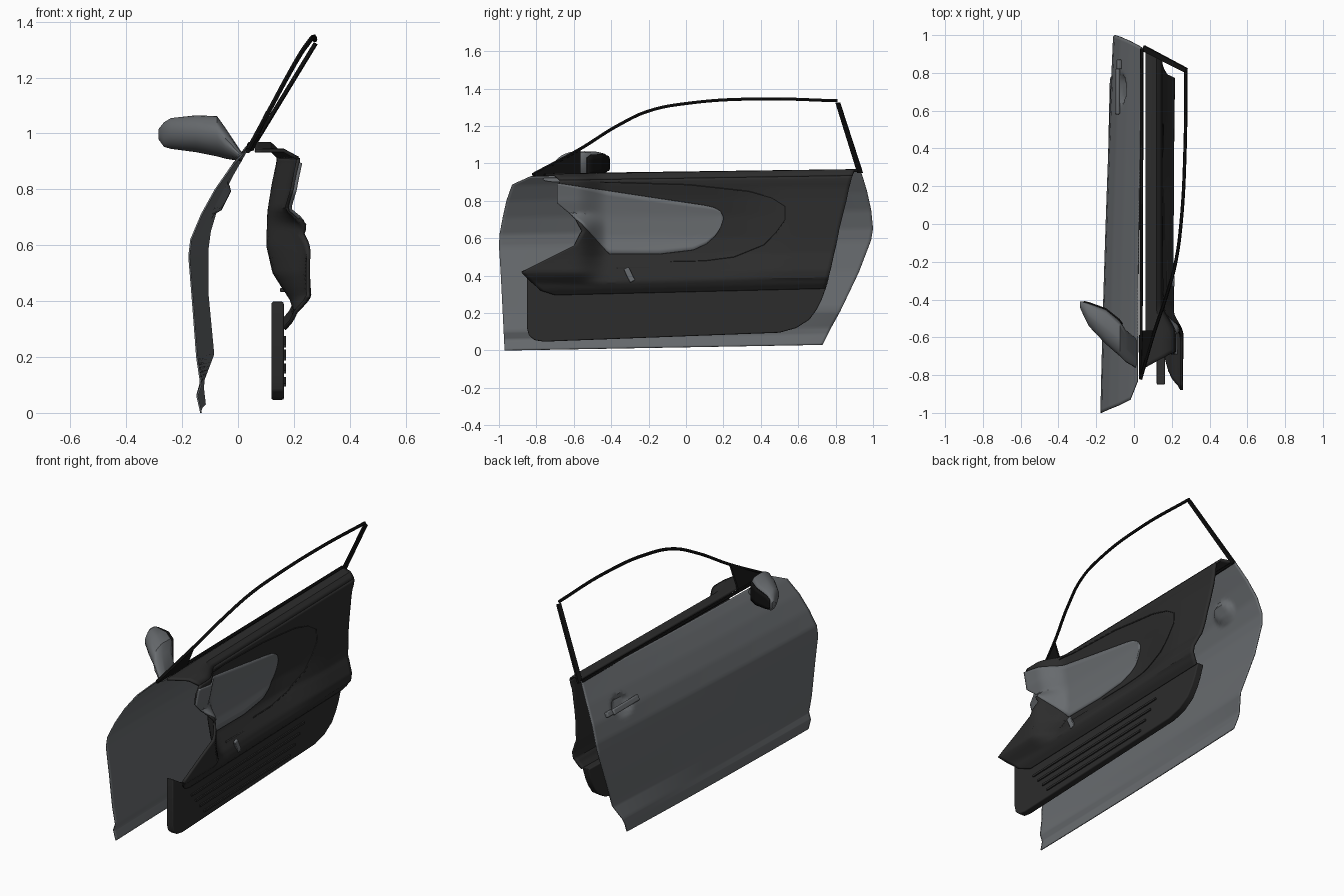
import bpy, bmesh, math
from mathutils import Vector

if "Cube" in bpy.data.objects:
    bpy.data.objects.remove(bpy.data.objects["Cube"])


def material(name, c):
    m = bpy.data.materials.new(name)
    m.diffuse_color = (*c, 1)
    m.use_nodes = True
    m.node_tree.nodes["Principled BSDF"].inputs["Base Color"].default_value = m.diffuse_color
    return m


GREY = material("paint_grey", (.14, .15, .16))
DARK = material("trim_dark", (.025, .025, .025))
BLACK = material("frame_black", (.006, .006, .006))


def lerp(a, b, t):
    return a + (b - a) * t


def table(pts, v):
    """Piecewise-linear lookup in (key, value) pairs, clamped at the ends."""
    if v <= pts[0][0]:
        return pts[0][1]
    for (a, p), (b, q) in zip(pts, pts[1:]):
        if v <= b:
            return lerp(p, q, (v - a) / (b - a))
    return pts[-1][1]


def smooth(t):
    t = min(max(t, 0), 1)
    return t * t * (3 - 2 * t)


def finish(ob, mat, angle=35):
    ob.data.materials.append(mat)
    bpy.ops.object.select_all(action='DESELECT')
    ob.select_set(True)
    bpy.context.view_layer.objects.active = ob
    if ob.type == 'CURVE':
        bpy.ops.object.convert(target='MESH')
    bpy.ops.object.shade_smooth_by_angle(angle=math.radians(angle))
    return ob


def mesh(name, verts, faces, mat, thick=0, bevel=0):
    me = bpy.data.meshes.new(name)
    me.from_pydata(verts, [], faces)
    bm = bmesh.new()
    bm.from_mesh(me)
    bmesh.ops.recalc_face_normals(bm, faces=bm.faces)
    bm.to_mesh(me)
    bm.free()
    ob = bpy.data.objects.new(name, me)
    bpy.context.collection.objects.link(ob)
    if thick:
        s = ob.modifiers.new("thickness", 'SOLIDIFY')
        s.thickness, s.offset = thick, 0
    if bevel:
        b = ob.modifiers.new("bevel", 'BEVEL')
        b.width, b.segments = bevel, 3
    return finish(ob, mat)


def grid(name, fn, nu, nv, mat, thick):
    verts = [fn(i / nu, j / nv) for j in range(nv + 1) for i in range(nu + 1)]
    w = nu + 1
    faces = [(j * w + i, j * w + i + 1, (j + 1) * w + i + 1, (j + 1) * w + i)
             for j in range(nv) for i in range(nu)]
    return mesh(name, verts, faces, mat, thick)


def prism(name, pts, offset, mat, bevel=0):
    n, off = len(pts), Vector(offset)
    verts = [Vector(p) for p in pts] + [Vector(p) + off for p in pts]
    faces = [tuple(range(n)), tuple(range(2 * n - 1, n - 1, -1))]
    faces += [(i, (i + 1) % n, n + (i + 1) % n, n + i) for i in range(n)]
    return mesh(name, verts, faces, mat, bevel=bevel)


def box(name, loc, size, mat, rot=(0, 0, 0), bevel=.004):
    x, y, z = (s / 2 for s in size)
    ob = prism(name, [(-x, -y, -z), (x, -y, -z), (x, y, -z), (-x, y, -z)], (0, 0, 2 * z), mat, bevel)
    ob.location, ob.rotation_euler = loc, rot
    return ob


def tube(name, pts, r, mat, kind='POLY'):
    cu = bpy.data.curves.new(name, 'CURVE')
    cu.dimensions, cu.bevel_depth, cu.bevel_resolution, cu.use_fill_caps = '3D', r, 1, True
    sp = cu.splines.new(kind)
    if kind == 'BEZIER':
        sp.bezier_points.add(len(pts) - 1)
        for bp, p in zip(sp.bezier_points, pts):
            bp.co, bp.handle_left_type, bp.handle_right_type = p, 'AUTO', 'AUTO'
    else:
        sp.points.add(len(pts) - 1)
        for sp_p, p in zip(sp.points, pts):
            sp_p.co = (*p, 1)
    ob = bpy.data.objects.new(name, cu)
    bpy.context.collection.objects.link(ob)
    return finish(ob, mat)


# Outer skin: front-edge and rear-edge (x, y, z) per row, with a handle recess
SKIN = [((-.132, -.97, 0), (-.118, .73, .03)), ((-.146, -.973, .06), (-.125, .76, .09)),
        ((-.132, -.975, .1), (-.122, .775, .12)), ((-.147, -.98, .2), (-.088, .825, .21)),
        ((-.162, -.99, .4), (-.108, .925, .42)), ((-.175, -1, .56), (-.108, .99, .59)),
        ((-.168, -.997, .62), (-.1, 1, .65)), ((-.13, -.98, .71), (-.07, .99, .75)),
        ((-.08, -.96, .8), (-.02, .968, .85)), ((-.02, -.93, .885), (.02, .947, .92)),
        ((.02, -.83, .93), (.045, .932, .965))]


def rows(data, u, v):
    k = min(int(v * (len(data) - 1) + 1e-6), len(data) - 2)
    t = v * (len(data) - 1) - k
    edge = [Vector(data[k][s]).lerp(Vector(data[k + 1][s]), t) for s in (0, 1)]
    return edge[0].lerp(edge[1], u)


def skin(u, v):
    p = rows(SKIN, u, v)
    p.x -= .024 * u * (1 - u)
    r = math.hypot((p.y - .71) / .095, (p.z - .765) / .06)
    p.x += .028 * smooth((1 - r) * 2.2)
    return p


grid("outer_skin", skin, 110, 60, GREY, .006)

# Exterior handle
box("outer_handle", (-.088, .70, .77), (.02, .24, .034), GREY, (0, .46, 0), .008)
box("handle_cap", (-.08, .845, .77), (.022, .05, .03), GREY, (0, .46, 0), .006)

# Interior trim surface: section across z, a flare at the front, a fuller shape behind the scoop
SECTION = [(.30, .165), (.33, .19), (.36, .205), (.40, .192), (.45, .16), (.5, .13), (.6, .108),
           (.72, .112), (.82, .128), (.9, .145)]
FLARE = [(.36, 0), (.42, .075), (.5, .12), (.6, .145), (.67, .135), (.73, .06), (.8, .07), (.9, .07)]
REAR = [(.38, 0), (.5, .04), (.6, .05), (.72, .035), (.88, 0)]


def trim_x(y, z):
    drop = .033 * (y + .7) / 1.45 * (1 - smooth((z - .4) / .2))  # armrest rises to the rear
    return (table(SECTION, z - drop) + table(FLARE, z) * smooth((-.42 - y) / .17)
            + table(REAR, z) * smooth((y - .15) / .45))


TRIM = [((0, -.70, .3), (0, .745, .335)), ((0, -.78, .325), (0, .755, .36)),
        ((0, -.84, .38), (0, .765, .4)), ((0, -.88, .42), (0, .775, .44)),
        ((0, -.72, .5), (0, .79, .51)), ((0, -.6, .56), (0, .805, .57)),
        ((0, -.555, .64), (0, .82, .65)), ((0, -.6, .72), (0, .84, .73)),
        ((0, -.68, .79), (0, .858, .8)), ((0, -.69, .85), (0, .87, .86)),
        ((0, -.675, .91), (0, .89, .935))]


def trim(u, v):
    p = rows(TRIM, u, v)
    p.x = trim_x(p.y, p.z)
    return p


def trim_lid(u, v):
    p = trim(u, 1)
    return Vector((lerp(p.x, .06, v), lerp(p.y, lerp(-.76, .92, u), v), p.z + .028 * smooth(v * 3)))


grid("door_trim", trim, 70, 50, DARK, .014)
grid("trim_sill", trim_lid, 70, 6, DARK, .012)

# Grey insert between lower and upper boundary curves
LOW = [(-.69, .79), (-.556, .674), (-.41, .515), (-.145, .515), (.04, .537), (.11, .57), (.16, .615), (.19, .665), (.2, .7)]
HIGH = [(-.69, .895), (.1, .776), (.15, .765), (.185, .745), (.2, .715)]


def insert(u, v):
    y = lerp(-.69, .2, u)
    z = lerp(table(LOW, y), table(HIGH, y), v)
    return Vector((trim_x(y, z) + .01, y, z))


grid("trim_insert", insert, 60, 12, GREY, .012)

# Contour seam around the insert
SEAM = [(-.46, .9), (.015, .885), (.335, .85), (.46, .815), (.53, .77), (.53, .7), (.48, .63),
        (.415, .565), (.255, .5), (.1, .48), (-.145, .475)]
seam = []
for (y0, z0), (y1, z1) in zip(SEAM, SEAM[1:]):
    for t in (0, .25, .5, .75):
        y, z = lerp(y0, y1, t), lerp(z0, z1, t)
        seam.append((trim_x(y, z) + .008, y, z))
tube("trim_seam", seam, .003, DARK)

# Lower pocket panel with ribs
POCKET = [(-.85, .4), (-.85, .12), (-.84, .08), (-.81, .055), (-.76, .047), (.5, .095), (.59, .12),
          (.66, .165), (.7, .22), (.725, .27), (.752, .345), (-.66, .31), (-.73, .325)]
prism("pocket_panel", [(.12, y, z) for y, z in POCKET], (.044, 0, 0), DARK, .006)
for i in range(4):
    y0, y1, z = -.68 + .04 * i, .39 - .045 * i, .255 - .048 * i
    box("pocket_rib", (.166, (y0 + y1) / 2, z), (.012, y1 - y0, .012), DARK, (.028, 0, 0), 0)

# Inner pull lever and its slot
box("lever_slot", (.165, -.28, .44), (.03, .18, .014), DARK)
box("pull_lever", (.207, -.303, .405), (.016, .03, .08), GREY, (.45, 0, 0))

# Outer window seal
tube("window_seal", [(.036, -.82, .938), (.042, .93, .962)], .009, BLACK)

# Window frame, rear pillar strip and front corner plate
FRAME = [(.035, -.82, .94), (.108, -.57, 1.075), (.178, -.36, 1.205), (.221, -.2, 1.28), (.25, .015, 1.322),
         (.27, .39, 1.345), (.275, .81, 1.335)]
tube("window_frame", FRAME, .009, BLACK, 'BEZIER')
prism("rear_pillar", [(.045, .915, .955), (.27, .8, 1.325), (.275, .825, 1.325), (.05, .945, .955)],
      (.01, 0, -.006), BLACK)
prism("corner_plate", [(.03, -.82, .935), (.1, -.565, 1.08), (.045, -.565, .94)], (.012, 0, 0), BLACK)

# Mirror housing lofted along x: (x, y_front, y_back, z_low, z_high)
STATIONS = [(-.285, -.445, -.41, .98, 1.015), (-.265, -.49, -.412, .952, 1.04), (-.24, -.54, -.418, .945, 1.055),
            (-.15, -.635, -.45, .933, 1.065), (-.075, -.7, -.51, .918, 1.062), (-.045, -.73, -.56, .91, 1.02),
            (.015, -.765, -.61, .9, .93)]
N = 24
verts = []
for x, ya, yb, za, zb in STATIONS:
    for k in range(N):
        c, s = math.cos(2 * math.pi * k / N), math.sin(2 * math.pi * k / N)
        e = .3 if c > 1e-6 else 1.3
        verts.append((x, (ya + yb) / 2 + (yb - ya) / 2 * math.copysign(abs(c) ** e, c),
                      (za + zb) / 2 + (zb - za) / 2 * math.copysign(abs(s) ** .9, s)))
M = len(STATIONS)
faces = [(j * N + k, j * N + (k + 1) % N, (j + 1) * N + (k + 1) % N, (j + 1) * N + k)
         for j in range(M - 1) for k in range(N)]
faces += [tuple(range(N)), tuple(range((M - 1) * N, M * N))]
mesh("mirror_housing", verts, faces, GREY)


# Mirror glass laid over the rear of the housing
def glass(u, v):
    x = lerp(-.268, -.062, u)
    y, lo, hi = (table([(s[0], s[i]) for s in STATIONS], x) for i in (2, 3, 4))
    return Vector((x, y + .001, lerp(lo + .015, hi - .015, v)))


grid("mirror_glass", glass, 24, 4, BLACK, .008)
